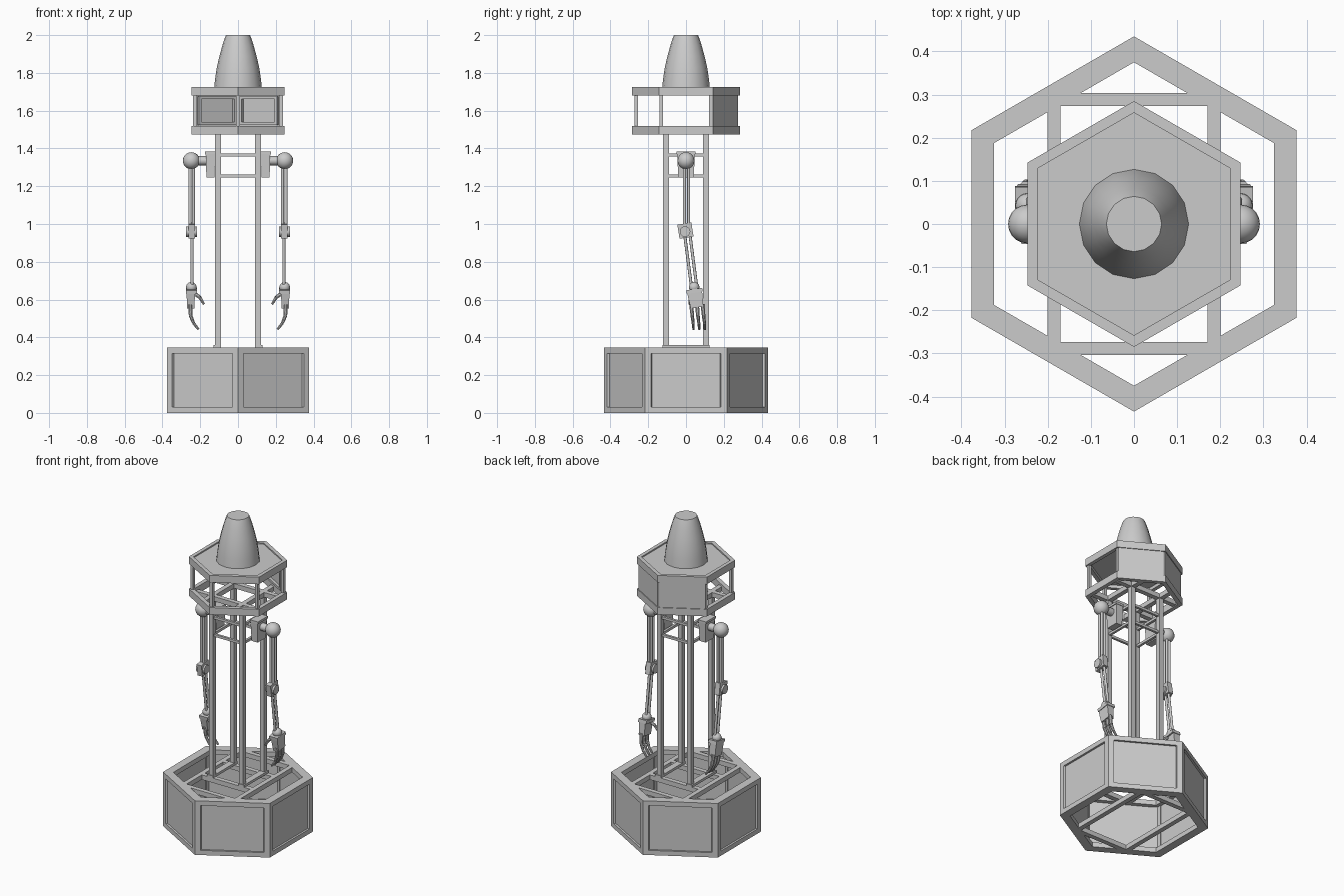
import bpy, bmesh
from math import sin, cos, pi, radians
from mathutils import Vector, Matrix

if "Cube" in bpy.data.objects:
    bpy.data.objects.remove(bpy.data.objects["Cube"])


def finish(name, bm, smooth=False):
    bmesh.ops.recalc_face_normals(bm, faces=bm.faces)
    me = bpy.data.meshes.new(name)
    bm.to_mesh(me)
    bm.free()
    ob = bpy.data.objects.new(name, me)
    bpy.context.collection.objects.link(ob)
    if smooth:
        bpy.context.view_layer.objects.active = ob
        ob.select_set(True)
        bpy.ops.object.shade_smooth_by_angle(angle=radians(40))
        ob.select_set(False)
    return ob


def box(name, c, size, rot=None, taper=1.0):
    # box centred on c; taper scales the lower face
    bm = bmesh.new()
    bmesh.ops.create_cube(bm, size=1)
    for v in bm.verts:
        k = taper if v.co.z < 0 else 1
        v.co = Vector((v.co.x * size[0] * k, v.co.y * size[1] * k, v.co.z * size[2]))
    bm.transform(Matrix.Translation(c) @ (rot or Matrix.Identity(4)))
    return finish(name, bm)


def rod(name, a, b, r1, r2=None, n=12):
    a, b = Vector(a), Vector(b)
    bm = bmesh.new()
    bmesh.ops.create_cone(bm, cap_ends=True, segments=n, radius1=r1,
                          radius2=r1 if r2 is None else r2, depth=(b - a).length)
    q = (b - a).to_track_quat('Z', 'Y').to_matrix().to_4x4()
    bm.transform(Matrix.Translation((a + b) / 2) @ q)
    return finish(name, bm, True)


def ball(name, c, r):
    bm = bmesh.new()
    bmesh.ops.create_uvsphere(bm, u_segments=20, v_segments=12, radius=r)
    bm.transform(Matrix.Translation(c))
    return finish(name, bm, True)


def hexagon(r):
    return [(r * sin(i * pi / 3), r * cos(i * pi / 3)) for i in range(6)]


def hex_ring(name, ro, ri, z0, z1):
    bm = bmesh.new()
    loops = [[bm.verts.new((x, y, z)) for x, y in hexagon(r)]
             for r, z in ((ro, z0), (ro, z1), (ri, z1), (ri, z0))]
    for k in range(4):
        p, q = loops[k], loops[(k + 1) % 4]
        for i in range(6):
            j = (i + 1) % 6
            bm.faces.new((p[i], p[j], q[j], q[i]))
    return finish(name, bm)


def prism(name, pts, z0, z1):
    bm = bmesh.new()
    f = bm.faces.new([bm.verts.new((x, y, z0)) for x, y in pts])
    top = bmesh.ops.extrude_face_region(bm, geom=[f])['geom']
    bmesh.ops.translate(bm, vec=(0, 0, z1 - z0),
                        verts=[v for v in top if isinstance(v, bmesh.types.BMVert)])
    return finish(name, bm)


def side_panel(name, ang, apothem, w, t, z0, z1):
    rot = Matrix.Rotation(ang, 4, 'Z')
    c = rot @ Vector((0, apothem - t / 2, 0))
    return box(name, (c.x, c.y, (z0 + z1) / 2), (w, t, z1 - z0), rot)


def grid_frame(name, x, y, lx, ly, w, z0, z1):
    zc, h = (z0 + z1) / 2, z1 - z0
    for s in (-1, 1):
        box(name + "_long_bar", (s * x, 0, zc), (w, ly, h))
        box(name + "_cross_bar", (0, s * y, zc), (lx, w, h))


# hexagonal base: rings, corner posts, recessed panels
hex_ring("base_bottom_ring", 0.435, 0.375, 0, 0.03)
hex_ring("base_top_ring", 0.435, 0.375, 0.315, 0.345)
for i in range(6):
    o = [Vector(p) for p in hexagon(0.435)]
    n = [Vector(p) for p in hexagon(0.400)]
    prv, nxt = (i - 1) % 6, (i + 1) % 6
    pts = [o[i], o[i].lerp(o[nxt], 0.075), n[i].lerp(n[nxt], 0.06),
           n[i], n[i].lerp(n[prv], 0.06), o[i].lerp(o[prv], 0.075)]
    prism("base_corner_post", pts, 0.03, 0.315)
    side_panel("base_panel", pi / 6 + i * pi / 3, 0.364, 0.385, 0.012, 0.02, 0.325)

# bars carrying the mast inside the base
grid_frame("base_upper_frame", 0.185, 0.289, 0.36, 0.578, 0.03, 0.315, 0.345)
grid_frame("base_lower_frame", 0.185, 0.289, 0.36, 0.578, 0.03, 0.0, 0.03)
for s in (-1, 1):
    box("mast_support_bar", (0, s * 0.107, 0.33), (0.37, 0.03, 0.03))
    box("mast_foot", (s * 0.11, 0, 0.352), (0.04, 0.25, 0.016))

# four-post mast with two levels of braces
for x in (-0.106, 0.106):
    for y in (-0.106, 0.106):
        box("mast_post", (x, y, 0.92), (0.03, 0.03, 1.12))
for z in (1.253, 1.365):
    grid_frame("mast_brace", 0.106, 0.106, 0.19, 0.19, 0.015, z - 0.008, z + 0.008)

# head cage: rings, posts, floor bars, rear panels, lid
hex_ring("head_lower_ring", 0.285, 0.255, 1.475, 1.52)
hex_ring("head_upper_ring", 0.285, 0.258, 1.68, 1.725)
grid_frame("head_floor", 0.106, 0.106, 0.43, 0.40, 0.03, 1.475, 1.505)
for x, y in hexagon(0.263):
    box("head_post", (x, y, 1.6), (0.02, 0.02, 0.17))
for a in (-pi / 6, pi / 6):
    side_panel("head_rear_panel", a, 0.242, 0.262, 0.01, 1.515, 1.685)
    for z in (1.532, 1.668):
        side_panel("rear_panel_rim", a, 0.232, 0.23, 0.018, z - 0.007, z + 0.007)
    for s in (-1, 1):
        rot = Matrix.Rotation(a, 4, 'Z')
        c = rot @ Vector((s * 0.108, 0.223, 1.6))
        box("rear_panel_rim", c, (0.014, 0.018, 0.136), rot)
prism("head_lid", hexagon(0.26), 1.70, 1.717)

# rounded cone on the head
bm = bmesh.new()
N, prev = 16, None
for r, z in ((0.127, 1.715), (0.121, 1.77), (0.112, 1.83), (0.098, 1.89),
             (0.083, 1.945), (0.070, 1.985), (0.064, 2.0)):
    ring = [bm.verts.new((r * cos(2 * pi * k / N), r * sin(2 * pi * k / N), z)) for k in range(N)]
    if prev:
        for k in range(N):
            bm.faces.new((prev[k], prev[(k + 1) % N], ring[(k + 1) % N], ring[k]))
    else:
        bm.faces.new(ring)
    prev = ring
bm.faces.new(prev)
finish("head_cone", bm, True)

# arms, one per side; X is the arm line
X = 0.247
for s, side in ((-1, "left_"), (1, "right_")):
    def P(x, y, z):
        return (s * x, y, z)
    # shoulder
    box(side + "shoulder_block", P(0.146, 0, 1.31), (0.05, 0.095, 0.125), taper=0.85)
    box(side + "shoulder_cap", P(0.148, 0, 1.378), (0.056, 0.1, 0.014))
    rod(side + "shoulder_axle", P(0.165, 0, 1.335), P(0.23, 0, 1.335), 0.024)
    ball(side + "shoulder_ball", P(X, 0, 1.335), 0.045)
    # upper arm
    for dx, y in ((-0.009, -0.008), (0.009, -0.008), (-0.009, 0.014), (0.009, 0.014)):
        rod(side + "upper_arm_rod", P(X + dx - 0.002, y, 1.32), P(X + dx - 0.002, y, 0.98), 0.008)
    # elbow
    tilt = Matrix.Rotation(radians(9), 4, 'X')
    box(side + "elbow_block", P(X - 0.003, -0.003, 0.965), (0.034, 0.075, 0.075), tilt)
    rod(side + "elbow_joint", P(X - 0.031, -0.005, 0.96), P(X + 0.027, -0.005, 0.96), 0.028, n=16)
    # forearm
    for d in (-0.014, 0.014):
        rod(side + "forearm_rod", P(X - 0.004, 0.006 + d, 0.95), P(X - 0.004, 0.044 + d, 0.66), 0.008)
    # wrist and palm
    ball(side + "wrist_ball", P(X, 0.043, 0.665), 0.028)
    box(side + "wrist_plate", P(X, 0.045, 0.646), (0.058, 0.085, 0.02), tilt)
    box(side + "palm", P(X + 0.003, 0.052, 0.60), (0.045, 0.08, 0.085), tilt, 0.85)
    # fingers and thumb
    for y in (0.028, 0.058, 0.088):
        path = [(X + 0.006, y, 0.575), (X + 0.004, y + 0.005, 0.515),
                (X - 0.012, y + 0.010, 0.475), (X - 0.038, y + 0.012, 0.442)]
        for k in range(3):
            rod(side + "finger", P(*path[k]), P(*path[k + 1]), 0.012 - 0.002 * k, 0.010 - 0.002 * k, 8)
    rod(side + "thumb", P(X - 0.012, 0.03, 0.635), P(X - 0.045, 0.022, 0.612), 0.011, 0.009, 8)
    rod(side + "thumb", P(X - 0.045, 0.022, 0.612), P(X - 0.067, 0.018, 0.575), 0.009, 0.006, 8)
